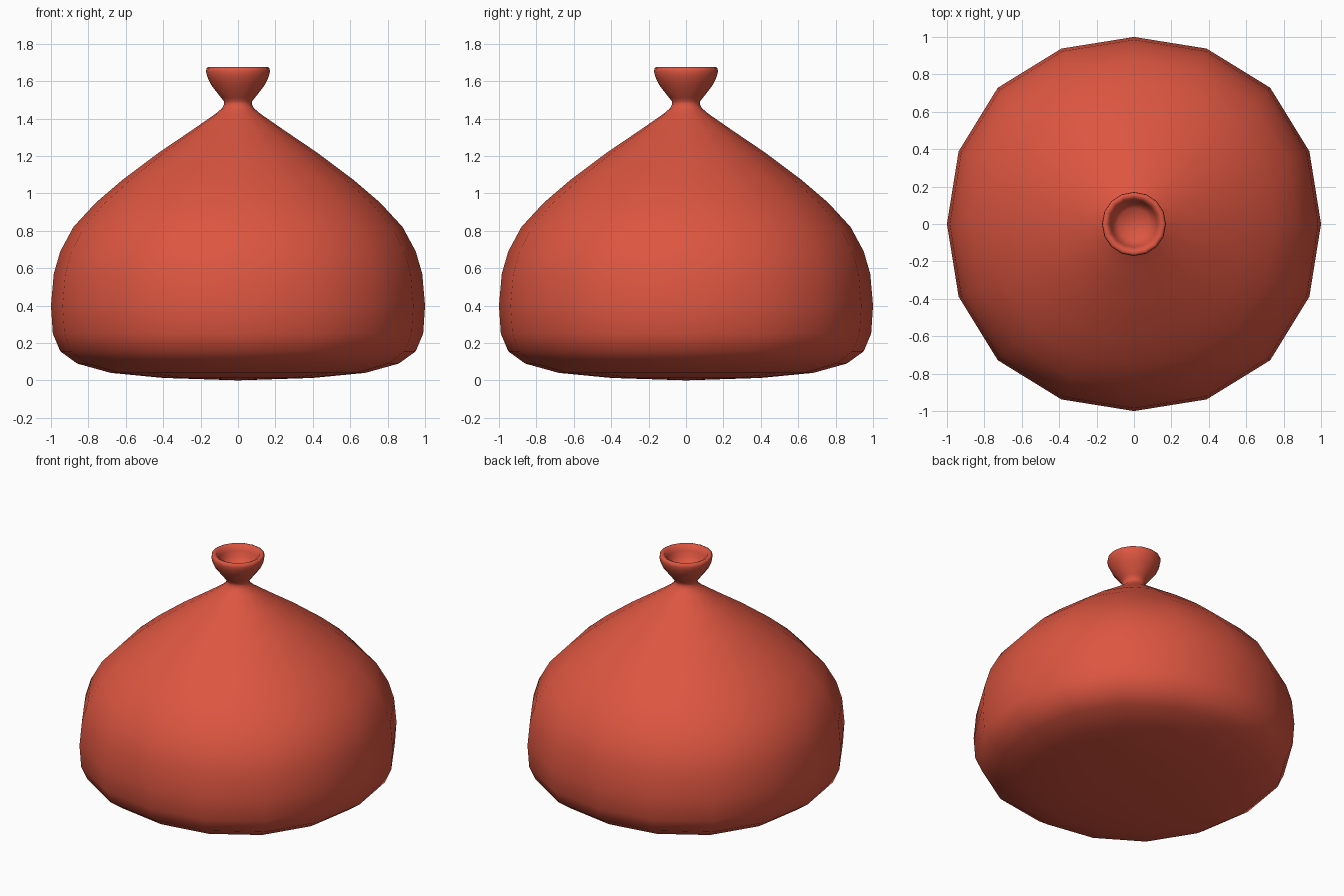
import bpy, bmesh
from math import sin, cos, pi

cube = bpy.data.objects.get("Cube")
if cube:
    bpy.data.objects.remove(cube, do_unlink=True)

SIDES = 16

# Single red colour
red = bpy.data.materials.new("warm red")
red.use_nodes = True
colour = (0.72, 0.092, 0.052, 1)
red.diffuse_color = colour
red.node_tree.nodes["Principled BSDF"].inputs["Base Color"].default_value = colour


def lathe(name, profile, squareness):
    """Spin (radius, height) points; squareness swells the diagonals a little."""
    bm = bmesh.new()
    rings = []
    for r, z in profile:
        if r == 0:
            rings.append([bm.verts.new((0, 0, z))] * SIDES)
            continue
        ring = []
        for i in range(SIDES):
            a = 2 * pi * i / SIDES
            k = r * (1 + squareness * r * sin(2 * a) ** 2)
            ring.append(bm.verts.new((k * cos(a), k * sin(a), z)))
        rings.append(ring)
    for low, high in zip(rings, rings[1:]):
        for i in range(SIDES):
            j = (i + 1) % SIDES
            corners = dict.fromkeys((low[i], low[j], high[j], high[i]))
            bm.faces.new(list(corners))
    bmesh.ops.recalc_face_normals(bm, faces=bm.faces)
    mesh = bpy.data.meshes.new(name)
    bm.to_mesh(mesh)
    bm.free()
    mesh.materials.append(red)
    mesh.shade_smooth()
    obj = bpy.data.objects.new(name, mesh)
    bpy.context.collection.objects.link(obj)
    return obj


# Sagging sack body, pinched neck and flared hollow mouth as one skin
base = [(0, 0), (0.4, 0.013), (0.68, 0.04), (0.86, 0.09), (0.95, 0.155)]
belly = [(0.99, 0.25), (1, 0.4), (0.985, 0.57), (0.95, 0.69), (0.88, 0.82)]
shoulder = [(0.76, 0.95), (0.62, 1.07), (0.42, 1.22), (0.25, 1.335), (0.12, 1.425)]
neck = [(0.085, 1.455), (0.074, 1.475), (0.075, 1.492), (0.09, 1.51)]
mouth = [(0.144, 1.58), (0.165, 1.625), (0.171, 1.652), (0.168, 1.67), (0.155, 1.676)]
hollow = [(0.138, 1.668), (0.125, 1.635), (0.113, 1.595), (0.085, 1.565), (0, 1.555)]
lathe("tied_sack", base + belly + shoulder + neck + mouth + hollow, 0.03)
